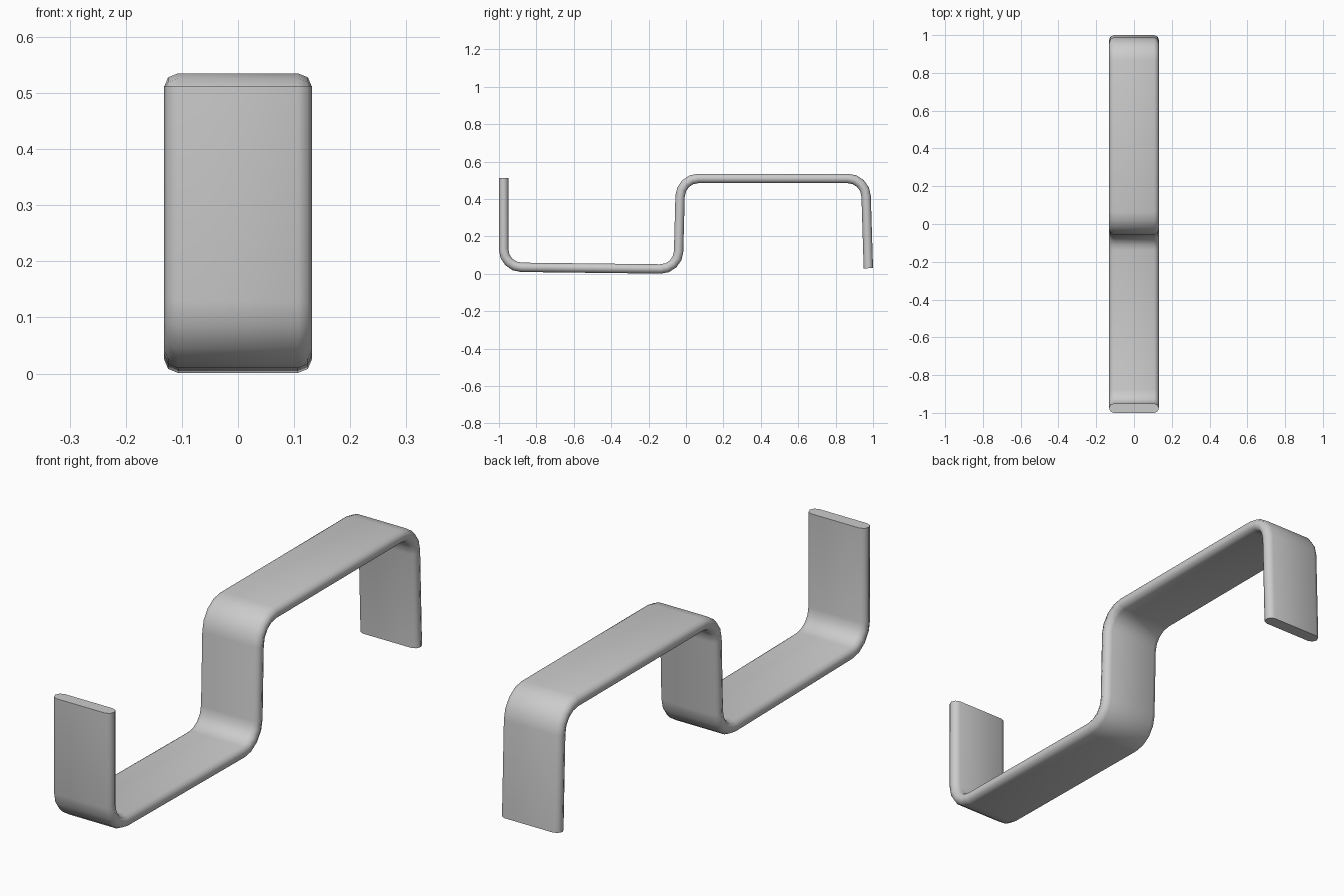
import bpy, bmesh, math
from mathutils import Vector

if "Cube" in bpy.data.objects:
    bpy.data.objects.remove(bpy.data.objects["Cube"])

HALF_W, R, BEND, STEPS = 0.132, 0.025, 0.095, 4

# centre line of the strip (y, z)
corners = [Vector(p) for p in [(-0.975, 0.512), (-0.975, 0.036), (-0.042, 0.025),
                               (-0.029, 0.510), (0.960, 0.510), (0.975, 0.03)]]


def rounded_path(pts):
    """Replace every inner corner with a circular bend."""
    out = [pts[0]]
    for a, b, c in zip(pts, pts[1:], pts[2:]):
        u, v = (a - b).normalized(), (c - b).normalized()
        half = u.angle(v) / 2
        centre = b + (u + v).normalized() * BEND / math.cos(half)
        s, e = b + u * BEND - centre, b + v * BEND - centre
        ang = s.angle(e)
        for i in range(STEPS + 1):
            t = i / STEPS
            out.append(centre + (s * math.sin((1 - t) * ang) + e * math.sin(t * ang)) / math.sin(ang))
    return out + [pts[-1]]


# flat cross-section with round edges (x, offset across the thickness)
section = []
for side, start in ((1, -90), (-1, 90)):
    for i in range(5):
        a = math.radians(start + 45 * i)
        section.append((side * (HALF_W - R) + R * math.cos(a), R * math.sin(a)))

# sweep the section along the path with mitred rings
path = rounded_path(corners)
bm = bmesh.new()
rings = []
for i, p in enumerate(path):
    d0 = (p - path[i - 1]).normalized() if i else (path[1] - p).normalized()
    d1 = (path[i + 1] - p).normalized() if i < len(path) - 1 else d0
    t = (d0 + d1).normalized()
    n = Vector((-t.y, t.x)) / t.dot(d0)
    rings.append([bm.verts.new((x, p.x + n.x * o, p.y + n.y * o)) for x, o in section])
for r0, r1 in zip(rings, rings[1:]):
    for j in range(len(section)):
        k = (j + 1) % len(section)
        bm.faces.new((r0[j], r0[k], r1[k], r1[j]))
bm.faces.new(rings[0])
bm.faces.new(rings[-1])
bmesh.ops.recalc_face_normals(bm, faces=bm.faces)

mesh = bpy.data.meshes.new("bent_strip")
bm.to_mesh(mesh)
bm.free()
strip = bpy.data.objects.new("bent_strip", mesh)
bpy.context.collection.objects.link(strip)
bpy.context.view_layer.objects.active = strip
strip.select_set(True)
bpy.ops.object.shade_smooth_by_angle(angle=math.radians(50))
